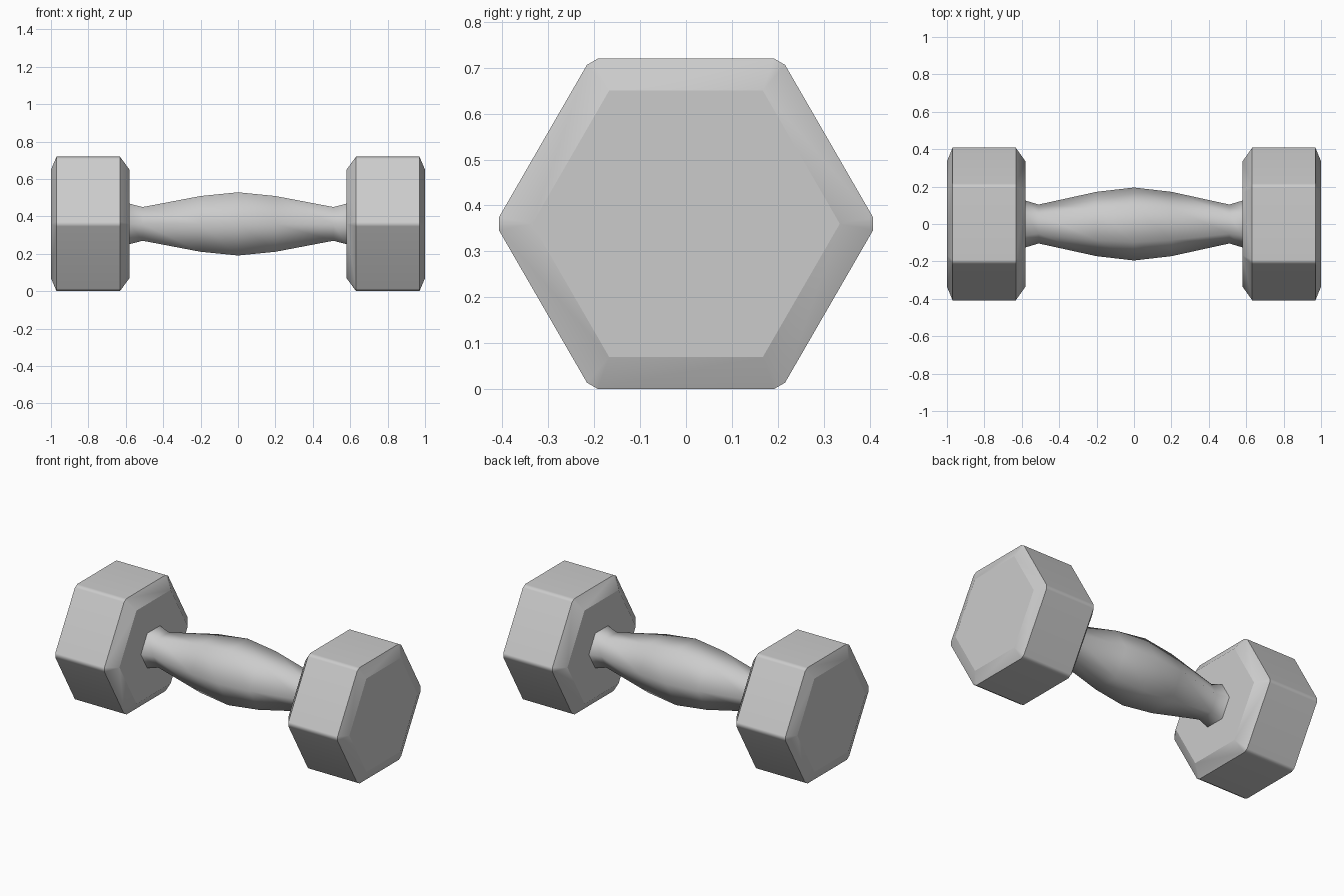
import bpy, bmesh
from math import radians, sin, cos, sqrt
from mathutils import Vector

if "Cube" in bpy.data.objects:
    bpy.data.objects.remove(bpy.data.objects["Cube"])

CZ = 0.36  # height of the dumbbell axis


def hex_ring(bm, x, radius, cut=0.0):
    """Hexagon ring across x with points on +-y; each corner is cut by `cut` (12 verts)."""
    pts = [Vector((x, radius * cos(radians(60 * i)), CZ + radius * sin(radians(60 * i))))
           for i in range(6)]
    ring = []
    for i, p in enumerate(pts):
        for q in (pts[i - 1], pts[(i + 1) % 6]):
            ring.append(bm.verts.new(p + (q - p).normalized() * cut))
    return ring


def loft(name, rings, cap_end=False):
    bm = bmesh.new()
    loops = [hex_ring(bm, *r) for r in rings]
    for a, b in zip(loops, loops[1:]):
        for i in range(12):
            j = (i + 1) % 12
            bm.faces.new((a[i], a[j], b[j], b[i]))
    if cap_end:
        cap = bm.faces.new(loops[-1])
        for e in cap.edges:
            e.smooth = False
    bmesh.ops.remove_doubles(bm, verts=bm.verts, dist=1e-4)
    bmesh.ops.recalc_face_normals(bm, faces=bm.faces)
    # keep the end faces crisp
    for f in bm.faces:
        if cap_end and abs(f.normal.x) > 0.99:
            for e in f.edges:
                e.smooth = False
    me = bpy.data.meshes.new(name)
    bm.to_mesh(me)
    bm.free()
    ob = bpy.data.objects.new(name, me)
    bpy.context.collection.objects.link(ob)
    return ob


def shade(ob, angle):
    bpy.ops.object.select_all(action='DESELECT')
    ob.select_set(True)
    bpy.context.view_layer.objects.active = ob
    bpy.ops.object.shade_smooth_by_angle(angle=radians(angle))


# Hexagonal weights: inner face, chamfer, rim, chamfer, outer face
R = 0.36 * 2 / sqrt(3)
heads = loft("weight_heads", [(0.58, 0.125), (0.58, 0.335), (0.632, R, 0.016),
                              (0.97, R, 0.016), (1.0, 0.335)], cap_end=True)
shade(heads, 40)
mirror = heads.modifiers.new("mirror", 'MIRROR')
mirror.use_axis = (True, False, False)
weighted = heads.modifiers.new("weighted_normals", 'WEIGHTED_NORMAL')
weighted.keep_sharp = True

# Swollen hexagonal grip, flared where it meets the weights
half = [(0.2, 0.172), (0.51, 0.104), (0.58, 0.125)]
profile = [(-x, r) for x, r in reversed(half)] + [(0.0, 0.195)] + half
handle = loft("handle", profile)
shade(handle, 75)
